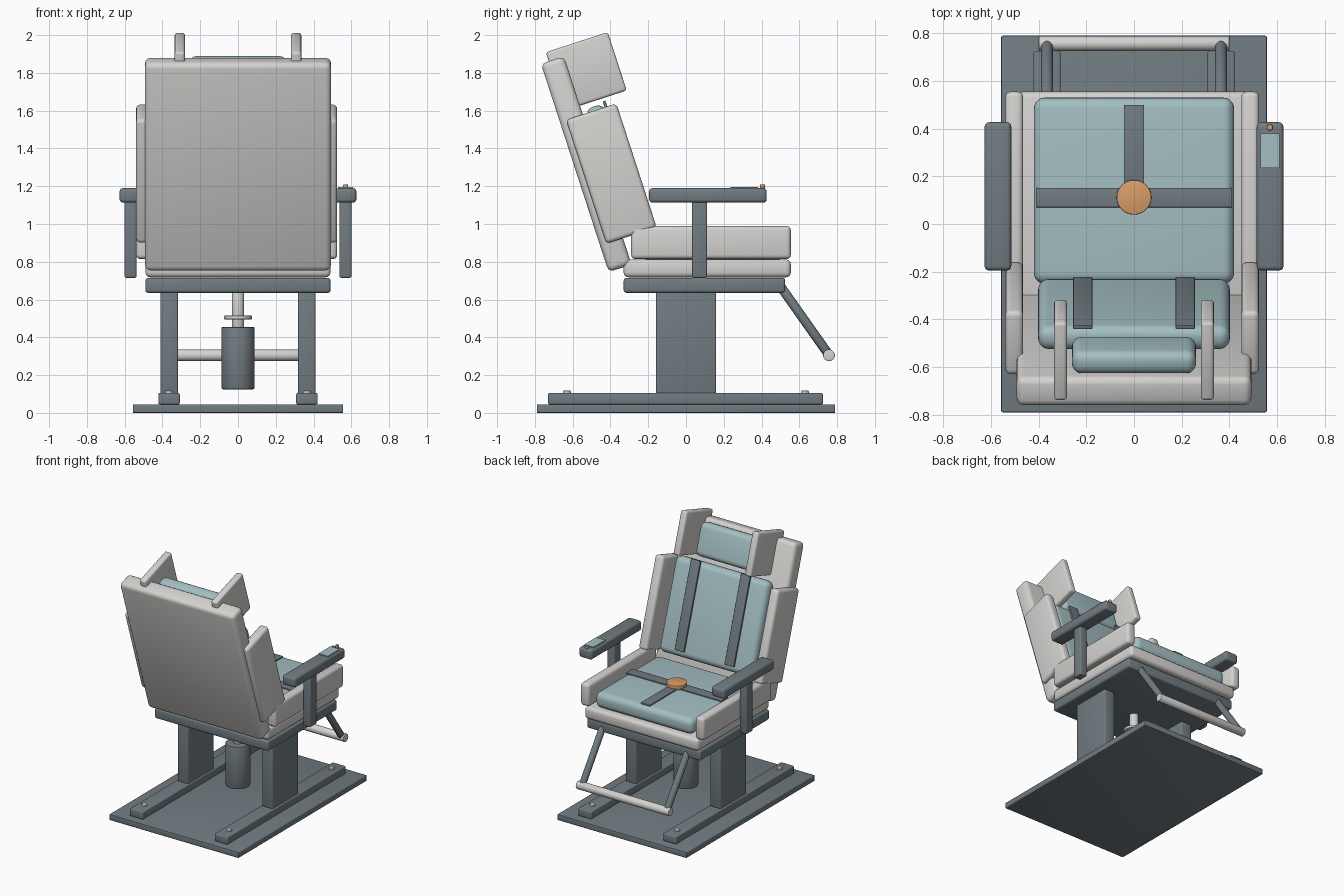
import bpy, bmesh, math
from mathutils import Vector, Matrix

cube = bpy.data.objects.get("Cube")
if cube:
    bpy.data.objects.remove(cube, do_unlink=True)


def material(name, rgb):
    m = bpy.data.materials.new(name)
    m.use_nodes = True
    colour = (*rgb, 1)
    m.diffuse_color = colour
    m.node_tree.nodes["Principled BSDF"].inputs["Base Color"].default_value = colour
    return m


LIGHT = material("pale grey shell", (0.66, 0.65, 0.63))
DARK = material("slate metal", (0.165, 0.2, 0.22))
TEAL = material("teal upholstery", (0.37, 0.52, 0.54))
ORANGE = material("amber buckle", (0.68, 0.34, 0.14))
RECLINE = math.radians(18)


def finish(bm, name, mat, matrix):
    mesh = bpy.data.meshes.new(name)
    bm.to_mesh(mesh)
    bm.free()
    mesh.materials.append(mat)
    ob = bpy.data.objects.new(name, mesh)
    ob.matrix_world = matrix
    bpy.context.collection.objects.link(ob)
    bpy.ops.object.select_all(action="DESELECT")
    ob.select_set(True)
    bpy.context.view_layer.objects.active = ob
    bpy.ops.object.shade_smooth_by_angle(angle=math.radians(35))
    return ob


def box(name, mat, centre, size, bevel=0.008, tilt=0, segments=3):
    bm = bmesh.new()
    bmesh.ops.create_cube(bm, size=1)
    bmesh.ops.scale(bm, vec=size, verts=bm.verts)
    if bevel:
        bmesh.ops.bevel(bm, geom=bm.edges[:], offset=bevel, segments=segments,
                        profile=0.5, affect="EDGES")
    return finish(bm, name, mat, Matrix.Translation(centre) @ Matrix.Rotation(tilt, 4, "X"))


def span(name, mat, x, y, z, **options):
    """Box given by its lower and upper limits on each axis."""
    limits = (x, y, z)
    return box(name, mat, [(a + b) / 2 for a, b in limits],
               [b - a for a, b in limits], **options)


def rod(name, mat, start, end, radius, bevel=0.004):
    start, end = Vector(start), Vector(end)
    axis = end - start
    bm = bmesh.new()
    bmesh.ops.create_cone(bm, cap_ends=True, segments=32, radius1=radius,
                          radius2=radius, depth=axis.length)
    if bevel:
        rims = [e for e in bm.edges if abs(e.verts[0].co.z - e.verts[1].co.z) < 1e-5]
        bmesh.ops.bevel(bm, geom=rims, offset=bevel, segments=2, profile=0.5, affect="EDGES")
    turn = axis.to_track_quat("Z", "Y").to_matrix().to_4x4()
    return finish(bm, name, mat, Matrix.Translation((start + end) / 2) @ turn)


# Floor plate and lift column
span("floor_plate", DARK, (-0.557, 0.557), (-0.79, 0.79), (0, 0.045), bevel=0.005)
rod("lift_cylinder", DARK, (0, 0, 0.125), (0, 0, 0.455), 0.088, 0.008)
rod("lift_piston", LIGHT, (0, 0, 0.44), (0, 0, 0.65), 0.033)
rod("lift_collar", LIGHT, (0, 0, 0.495), (0, 0, 0.515), 0.075)

# Seat frame and pad
span("seat_frame", DARK, (-0.49, 0.49), (-0.33, 0.525), (0.635, 0.715), bevel=0.015)
span("seat_pad", LIGHT, (-0.49, 0.49), (-0.33, 0.555), (0.718, 0.812), bevel=0.025)
span("seat_cushion", TEAL, (-0.42, 0.42), (-0.25, 0.53), (0.812, 0.935),
     bevel=0.045, segments=5)

# Reclined back and head parts
box("back_shell", LIGHT, (0, -0.528, 1.317), (0.985, 0.128, 1.16), 0.03, RECLINE)
box("back_cushion", TEAL, (0, -0.378, 1.29), (0.805, 0.105, 0.7), 0.045, RECLINE, 5)
box("head_cushion", TEAL, (0, -0.55, 1.765), (0.52, 0.1, 0.25), 0.04, RECLINE, 5)

# Parts repeated on both sides
for side, s in (("left", 1), ("right", -1)):
    span(side + "_rail", DARK, sorted((s * 0.308, s * 0.422)), (-0.73, 0.725), (0.045, 0.105))
    span(side + "_column", DARK, sorted((s * 0.318, s * 0.41)), (-0.16, 0.16), (0.1, 0.64))
    for end, y in (("front", 0.63), ("rear", -0.63)):
        rod(f"{side}_{end}_rail_bolt", LIGHT, (s * 0.365, y, 0.1), (s * 0.365, y, 0.118), 0.02)

    x_mid = 0.4875 if s > 0 else -0.5025
    box(side + "_seat_bolster", LIGHT, (x_mid, 0.132, 0.902), (0.075, 0.846, 0.175), 0.022)
    box(side + "_back_bolster", LIGHT, (x_mid, -0.395, 1.267), (0.075, 0.28, 0.69), 0.022, RECLINE)
    box(side + "_head_wing", LIGHT, (s * 0.308, -0.528, 1.808), (0.055, 0.345, 0.325), 0.015, RECLINE)
    box(side + "_shoulder_strap", DARK, (s * 0.215, -0.331, 1.335), (0.08, 0.016, 0.665),
        0.003, RECLINE)

    span(side + "_arm_post", DARK, sorted((s * 0.538, s * 0.6)), (0.032, 0.112), (0.715, 1.12))
    span(side + "_armrest", DARK, sorted((s * 0.515, s * 0.627)), (-0.195, 0.427),
         (1.113, 1.19), bevel=0.018)
    rod(side + "_footrest_strut", DARK, (s * 0.365, 0.5, 0.67), (s * 0.365, 0.758, 0.305), 0.025)

rod("footrest_bar", LIGHT, (-0.4, 0.757, 0.305), (0.4, 0.757, 0.305), 0.031)

# Lap harness and buckle
span("lap_strap", DARK, (-0.412, 0.412), (0.07, 0.152), (0.93, 0.944), bevel=0.003)
span("centre_strap", DARK, (-0.04, 0.04), (0.15, 0.5), (0.93, 0.944), bevel=0.003)
rod("harness_buckle", ORANGE, (0, 0.112, 0.935), (0, 0.112, 0.968), 0.073)

# Armrest controls
span("control_panel", TEAL, (0.53, 0.61), (0.235, 0.38), (1.188, 1.197), bevel=0)
rod("control_button", ORANGE, (0.57, 0.405, 1.187), (0.57, 0.405, 1.21), 0.013)
